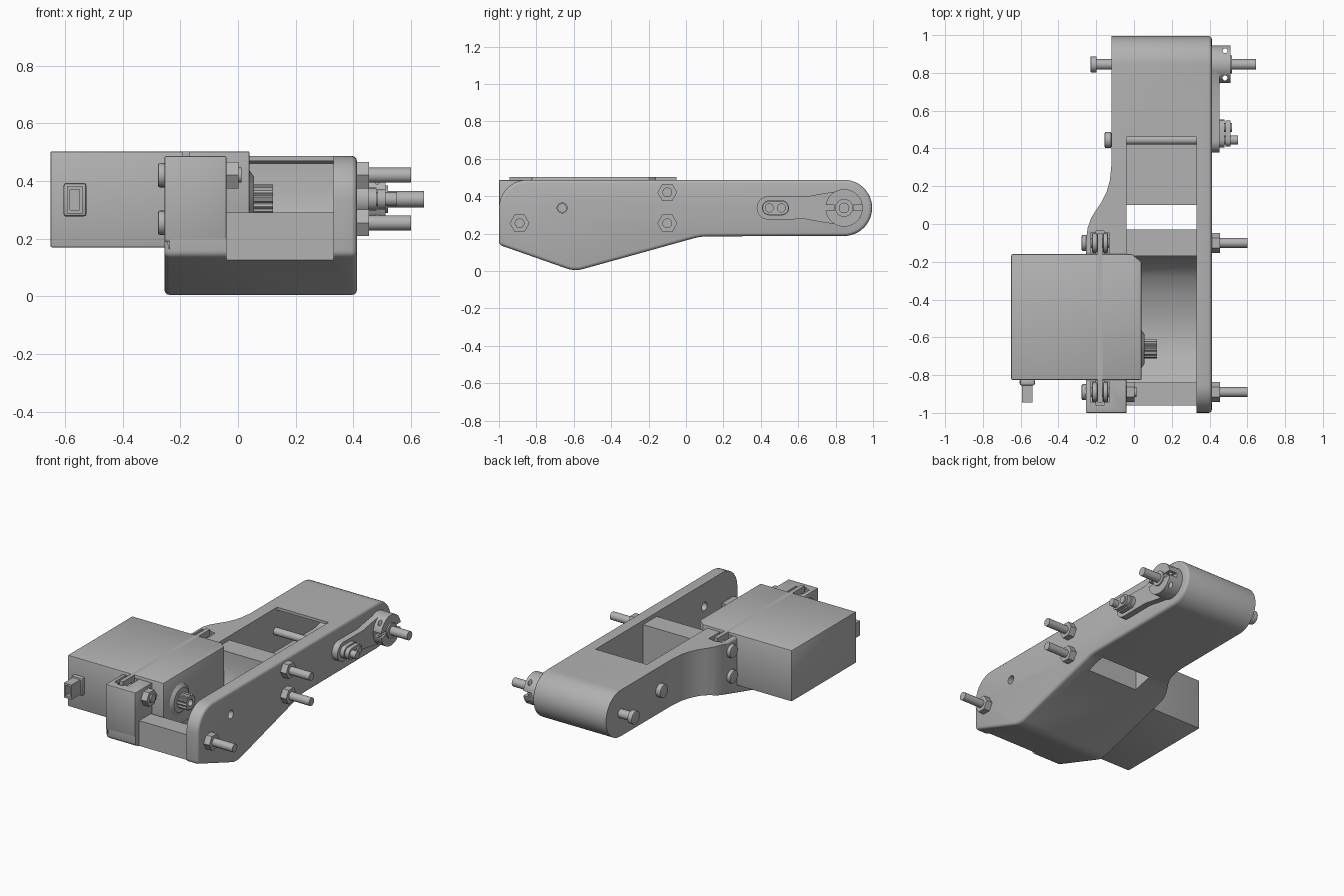
import bpy, bmesh, math
from mathutils import Vector

if "Cube" in bpy.data.objects:
    bpy.data.objects.remove(bpy.data.objects["Cube"])

grey = bpy.data.materials.new("grey")
grey.diffuse_color = (0.45, 0.45, 0.45, 1)
grey.use_nodes = True
grey.node_tree.nodes["Principled BSDF"].inputs["Base Color"].default_value = grey.diffuse_color
AX = {'x': lambda a, b, t: (t, a, b), 'z': lambda a, b, t: (a, b, t)}


def prism(name, pts, lo, hi, axis='x'):
    """Extrude a closed 2D outline along x (outline in y,z) or z (outline in x,y)."""
    bm = bmesh.new()
    f = bm.faces.new([bm.verts.new(AX[axis](a, b, lo)) for a, b in pts])
    r = bmesh.ops.extrude_face_region(bm, geom=[f])
    d = Vector(AX[axis](0, 0, hi - lo))
    bmesh.ops.translate(bm, vec=d, verts=[v for v in r['geom'] if isinstance(v, bmesh.types.BMVert)])
    bmesh.ops.recalc_face_normals(bm, faces=bm.faces)
    me = bpy.data.meshes.new(name)
    bm.to_mesh(me)
    bm.free()
    me.materials.append(grey)
    ob = bpy.data.objects.new(name, me)
    bpy.context.collection.objects.link(ob)
    return ob


def box(name, x0, x1, y0, y1, z0, z1):
    return prism(name, [(y0, z0), (y1, z0), (y1, z1), (y0, z1)], x0, x1)


def arc(cy, cz, r, a0, a1, n):
    return [(cy + r * math.cos(math.radians(a0 + (a1 - a0) * i / n)),
             cz + r * math.sin(math.radians(a0 + (a1 - a0) * i / n))) for i in range(n + 1)]


def rod(name, y, z, r, x0, x1, n=24):
    return prism(name, arc(y, z, r, 0, 360, n)[:-1], x0, x1)


def bevel(ob, w, seg=3, angle=40):
    m = ob.modifiers.new("bevel", 'BEVEL')
    m.width, m.segments = w, seg
    m.limit_method, m.angle_limit = 'ANGLE', math.radians(angle)


def boolean(ob, cutter, op='DIFFERENCE'):
    m = ob.modifiers.new("cut", 'BOOLEAN')
    m.object, m.operation, m.solver = cutter, op, 'EXACT'
    cutter.hide_render = True
    cutter.hide_set(True)
    cutters.add(cutter)


cutters = set()
AXLE = (0.845, 0.337)
SPIN = (-0.662, 0.337)

# arm body: side outline limited by the plan outline
side = ([(-1, 0.14)] + arc(-0.59, 0.155, 0.15, 249, 286, 8)
        + arc(0.12, -0.115, 0.3, 106, 90, 5)
        + arc(*AXLE, 0.15, -90, 90, 24) + arc(-0.85, 0.337, 0.15, 90, 180, 10))
body = prism("arm_body", side, -0.255, 0.412)
bevel(body, 0.018)
plan = [(-0.3, -1.1), (-0.3, -0.165), (-0.255, -0.16), (-0.254, -0.08), (-0.245, -0.02),
        (-0.228, 0.03), (-0.2, 0.075), (-0.17, 0.12), (-0.145, 0.17), (-0.128, 0.23),
        (-0.12, 0.31), (-0.12, 1.1), (0.5, 1.1), (0.5, -1.1)]
boolean(body, prism("plan_limit", plan, -0.1, 0.7, 'z'), 'INTERSECT')

# hollow rear, roof window, floor opening
IN = (-0.04, 0.33)
boolean(body, prism("rear_hollow", [(-0.03, 0.205)] + arc(*AXLE, 0.132, -90, 90, 20)
                    + [(-0.03, 0.469)], *IN))
boolean(body, box("roof_window", *IN, -0.03, 0.46, 0.4, 0.6))
boolean(body, box("floor_opening", *IN, -0.03, 0.1, -0.1, 0.3))
boolean(body, box("cross_bar_top", *IN, -0.25, -0.02, 0.46, 0.6))
# motor bay with curved floor, low front bar, side pocket
bay = [(-0.17, 0.36), (-0.185, 0.28), (-0.22, 0.21), (-0.28, 0.15), (-0.38, 0.1), (-0.5, 0.067),
       (-0.6, 0.056), (-0.7, 0.075), (-0.84, 0.13), (-0.84, 0.29), (-1.1, 0.29), (-1.1, 0.6), (-0.17, 0.6)]
boolean(body, prism("bay", bay, *IN))
boolean(body, box("front_recess", *IN, -1.1, -0.96, -0.1, 0.6))
boolean(body, box("side_pocket", -0.4, -0.0399, -0.825, -0.16, 0.17, 0.6))
boolean(body, box("block_seat", -0.4, -0.0399, -1.1, -0.825, 0.2, 0.6))
boolean(body, rod("sight_hole", *SPIN, 0.027, 0.25, 0.5))

# square block in front of the motor
block = box("front_left_block", -0.255, -0.04, -1.0, -0.825, 0.19, 0.486)
bevel(block, 0.006, 2)

# slots holding the motor tabs and their grommets
for target, y in ((body, -0.1), (block, -0.89)):
    boolean(target, box("tab_slot", -0.2, -0.16, y - 0.07, y + 0.062, 0.2, 0.6))
    boolean(target, box("grommet_slot", -0.228, -0.132, y - 0.055, y + 0.055, 0.21, 0.6))
    for z in (0.255, 0.42):
        for x in (-0.222, -0.165):
            bevel(rod("grommet", y, z, 0.053, x, x + 0.028), 0.008, 2)
box("motor_tab", -0.193, -0.167, -0.945, -0.05, 0.2, 0.503)

# motor case, with a chamfered output end
case = prism("motor_case", [(-0.65, -0.825), (0.04, -0.825), (0.04, -0.2), (-0.01, -0.16), (-0.65, -0.16)],
             0.17, 0.503, 'z')
bevel(case, 0.006, 2)
boss = rod("output_boss", *SPIN, 0.125, 0.02, 0.056, 40)
for v in boss.data.vertices:
    if v.co.x > 0.05:
        v.co.y = SPIN[0] + (v.co.y - SPIN[0]) * 0.62
        v.co.z = SPIN[1] + (v.co.z - SPIN[1]) * 0.62
teeth = [(SPIN[0] + r * math.cos(i * math.pi / 24), SPIN[1] + r * math.sin(i * math.pi / 24))
         for i in range(48) for r in [0.05 if i % 4 < 2 else 0.042]]
spline = prism("output_spline", teeth, 0.05, 0.122)
boolean(spline, rod("spline_bore", *SPIN, 0.022, 0.08, 0.2))

# cable connector
bevel(box("connector_flange", -0.605, -0.525, -0.855, -0.82, 0.277, 0.393), 0.01, 2)
plug = box("connector_plug", -0.593, -0.538, -0.945, -0.85, 0.287, 0.383)
boolean(plug, box("plug_bore", -0.582, -0.549, -1.0, -0.9, 0.3, 0.37))

# through bolts with hex nuts
for y, z, nut, end in ((-0.1, 0.42, 0.412, 0.6), (-0.1, 0.255, 0.412, 0.6),
                       (-0.89, 0.255, 0.412, 0.6), (-0.89, 0.42, -0.04, 0.012)):
    rod("bolt_shank", y, z, 0.026, -0.26, end)
    bevel(rod("bolt_head", y, z, 0.042, -0.277, -0.25), 0.006, 2)
    rod("hex_nut", y, z, 0.053, nut, nut + 0.042, 6)

# rear axle and linkage pin
rod("axle", *AXLE, 0.028, -0.21, 0.645)
bevel(rod("axle_head", *AXLE, 0.043, -0.23, -0.198), 0.004, 2)
rod("link_pin", 0.445, 0.337, 0.024, -0.14, 0.55)
bevel(rod("link_pin_head", 0.445, 0.337, 0.043, -0.155, -0.12), 0.006, 2)
rod("link_pin_short", 0.51, 0.337, 0.024, 0.4, 0.52)

# horn arm on the outer side
horn = ([(0.64, 0.277), (0.72, 0.262)] + arc(*AXLE, 0.1, -120, 120, 24)
        + [(0.72, 0.412), (0.64, 0.397)] + arc(0.44, 0.337, 0.062, 90, 270, 14))
prism("horn_arm", horn, 0.405, 0.452)
for x, r in ((0.452, 0.04), (0.484, 0.036)):
    prism("pin_link", arc(0.512, 0.337, r, -90, 90, 10) + arc(0.445, 0.337, r, 90, 270, 10), x, x + 0.027)

# clamp hub with split slots and screw holes
hub = rod("clamp_hub", *AXLE, 0.1, 0.44, 0.511, 40)
for s in (-1, 1):
    y = AXLE[0] + s * 0.1
    boolean(hub, box("hub_split", 0.455, 0.6, y - 0.05, y + 0.05, 0.322, 0.352))
    screw = rod("hub_screw_hole", 0, 0, 0.013, -0.3, 0.3, 16)
    screw.rotation_euler.y = math.pi / 2
    screw.location = (0.482, AXLE[0] + s * 0.072, 0.337)
    boolean(hub, screw)
rod("hub_collar", *AXLE, 0.048, 0.45, 0.52)

# apply modifiers, drop cutters, shade
bpy.context.view_layer.update()
bpy.ops.object.select_all(action='DESELECT')
parts = [o for o in bpy.context.scene.objects if o not in cutters]
for o in parts:
    o.select_set(True)
bpy.context.view_layer.objects.active = body
bpy.ops.object.convert(target='MESH')
bpy.ops.object.shade_smooth_by_angle(angle=math.radians(32))
for c in cutters:
    bpy.data.objects.remove(c)
